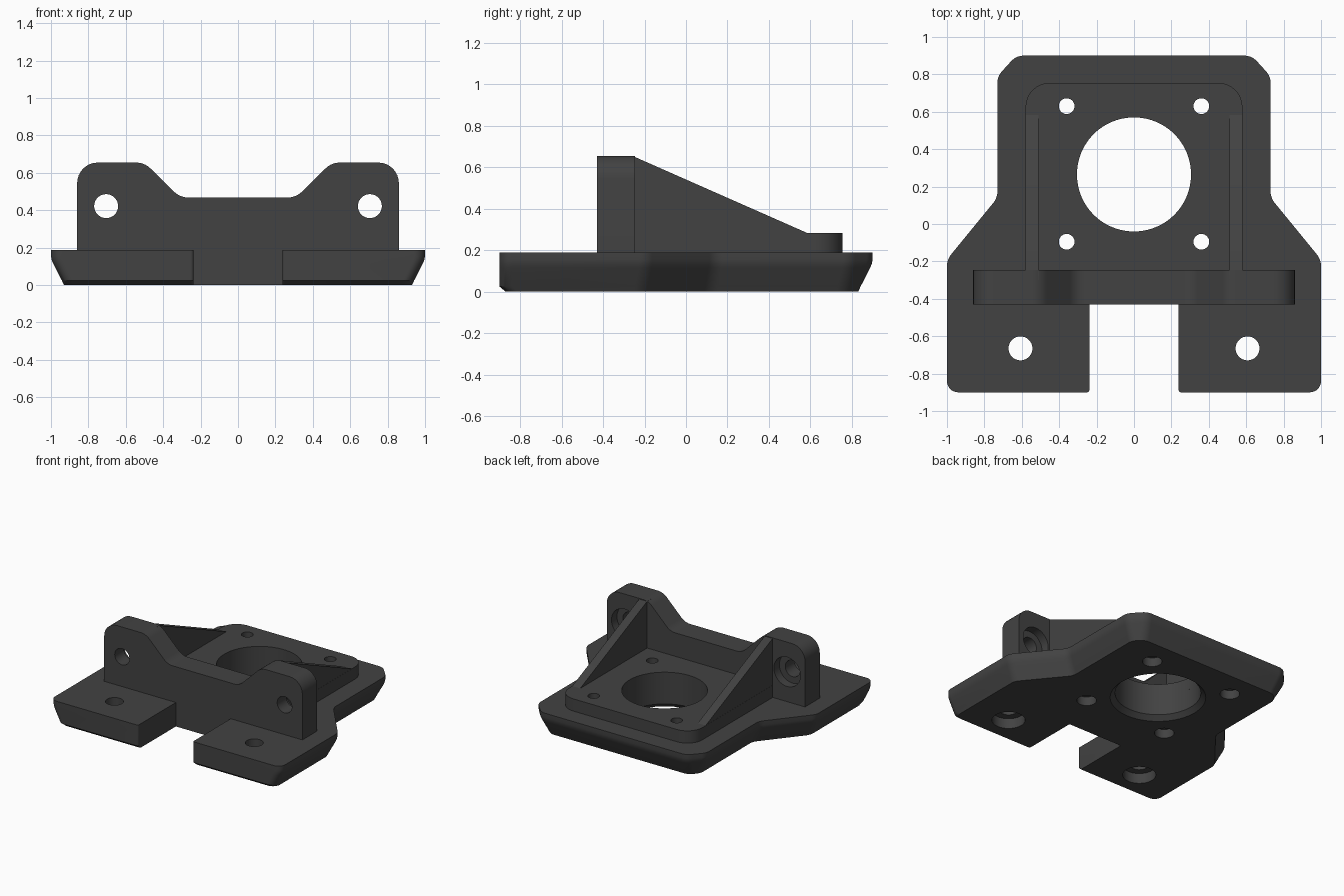
import bpy, bmesh, math
from mathutils import Vector, Matrix

if "Cube" in bpy.data.objects:
    bpy.data.objects.remove(bpy.data.objects["Cube"])

mat = bpy.data.materials.new("dark grey plastic")
mat.diffuse_color = (0.055, 0.055, 0.055, 1)
mat.use_nodes = True
mat.node_tree.nodes["Principled BSDF"].inputs["Base Color"].default_value = mat.diffuse_color


def fillet(corners, n=8):
    """Round each (x, y, radius) corner of a closed outline."""
    out = []
    for i, (x, y, r) in enumerate(corners):
        p = Vector((x, y))
        if r == 0:
            out.append(p)
            continue
        a = (Vector(corners[i - 1][:2]) - p).normalized()
        b = (Vector(corners[(i + 1) % len(corners)][:2]) - p).normalized()
        half = a.angle(b) / 2
        centre = p + (a + b).normalized() * (r / math.sin(half))
        start = p + a * (r / math.tan(half)) - centre
        end = p + b * (r / math.tan(half)) - centre
        turn = start.angle_signed(end)
        for k in range(n + 1):
            t = -turn * k / n
            c, s = math.cos(t), math.sin(t)
            out.append(centre + Vector((c * start.x - s * start.y,
                                        s * start.x + c * start.y)))
    return out


def mirrored(half):
    """Complete a right-hand outline with its left-hand mirror."""
    return half + [(-x, y, r) for x, y, r in reversed(half)]


def loft(name, rings):
    """Solid through matching rings of 3D points, capped at both ends."""
    bm = bmesh.new()
    loops = [[bm.verts.new(p) for p in ring] for ring in rings]
    n = len(loops[0])
    for lo, hi in zip(loops, loops[1:]):
        for i in range(n):
            j = (i + 1) % n
            bm.faces.new((lo[i], lo[j], hi[j], hi[i]))
    bm.faces.new(loops[0][::-1])
    bm.faces.new(loops[-1])
    bmesh.ops.recalc_face_normals(bm, faces=bm.faces)
    mesh = bpy.data.meshes.new(name)
    bm.to_mesh(mesh)
    bm.free()
    obj = bpy.data.objects.new(name, mesh)
    bpy.context.collection.objects.link(obj)
    mesh.materials.append(mat)
    return obj


def drill(parts, place, profile, axis="Z", n=48):
    """Cut a turned (radius, height) profile out of the parts."""
    rot = Matrix.Rotation(math.radians(-90), 4, "X") if axis == "Y" else Matrix()
    m = Matrix.Translation(place) @ rot
    cutter = loft("drill", [[m @ Vector((r * math.cos(2 * math.pi * k / n),
                                         r * math.sin(2 * math.pi * k / n), h))
                             for k in range(n)] for r, h in profile])
    for part in parts:
        mod = part.modifiers.new("hole", "BOOLEAN")
        mod.operation, mod.solver, mod.object = "DIFFERENCE", "EXACT", cutter
        bpy.context.view_layer.objects.active = part
        bpy.ops.object.modifier_apply(modifier=mod.name)
    bpy.data.objects.remove(cutter)


# Base plate: notched outline, sides and back tapering in toward the bottom
FULL = [(0.238, -0.43, 0), (0.238, -0.9, 0.015), (1, -0.9, 0.06),
        (1, -0.19, 0.1), (0.73, 0.14, 0.1), (0.73, 0.79, 0.09), (0.63, 0.9, 0.09)]
SMALL = [(0.238, -0.43), (0.238, -0.87), (0.93, -0.87),
         (0.93, -0.215), (0.66, 0.115), (0.66, 0.76), (0.6, 0.83)]


def base_ring(z, t):
    half = []
    for i, ((x, y, r), (u, v)) in enumerate(zip(FULL, SMALL)):
        front = i in (1, 2)
        ty = (1 if z == 0 else 0) if front else t
        half.append((x + (u - x) * t, y + (v - y) * ty, r))
    return [(p.x, p.y, z) for p in fillet(mirrored(half))]


base = loft("base_plate", [base_ring(z, t) for z, t in
                           ((0, 1), (0.025, 0.83), (0.115, 0.17),
                            (0.135, 0.05), (0.155, 0), (0.188, 0))])

# Raised mounting pad
pad_outline = fillet(mirrored([(0.58, -0.3, 0), (0.58, 0.755, 0.13)]))
pad = loft("mounting_pad", [[(p.x, p.y, z) for p in pad_outline]
                            for z in (0.15, 0.284)])

# Upright wall with two raised ears
wall_outline = fillet(mirrored([(0.86, 0.1, 0), (0.86, 0.655, 0.11),
                                (0.5, 0.655, 0.11), (0.31, 0.468, 0.11)]))
wall = loft("upright_wall", [[(p.x, y, p.y) for p in wall_outline]
                             for y in (-0.43, -0.247)])

# Sloping side ribs
rib_profile = [(-0.3, 0.16), (0.585, 0.16), (0.585, 0.283),
               (-0.247, 0.65), (-0.3, 0.65)]
ribs = [loft("side_rib", [[(s * x, y, z) for y, z in rib_profile]
                          for x in (0.51, 0.579)]) for s in (-1, 1)]

# Large central bore with a chamfer underneath
drill([base, pad], (0, 0.265, 0),
      [(0.355, -0.015), (0.305, 0.035), (0.305, 0.5)], n=96)

for s in (-1, 1):
    # Pad screw holes, recessed from below
    for y in (0.63, -0.095):
        drill([base, pad], (s * 0.36, y, 0),
              [(0.07, -0.1), (0.07, 0.07), (0.042, 0.0701), (0.042, 0.5)])
    # Foot holes, recessed from below
    drill([base], (s * 0.607, -0.665, 0),
          [(0.118, -0.1), (0.118, 0.08), (0.064, 0.0801), (0.064, 0.5)])
    # Ear holes, recessed from the back
    drill([wall], (s * 0.705, -0.34, 0.422),
          [(0.064, -0.3), (0.064, 0.025), (0.115, 0.0251), (0.115, 0.3)], axis="Y")

# Smooth the rounded faces and keep the edges crisp
bpy.ops.object.select_all(action="DESELECT")
for part in [base, pad, wall] + ribs:
    part.select_set(True)
    bpy.context.view_layer.objects.active = part
bpy.ops.object.shade_smooth_by_angle(angle=math.radians(25))
